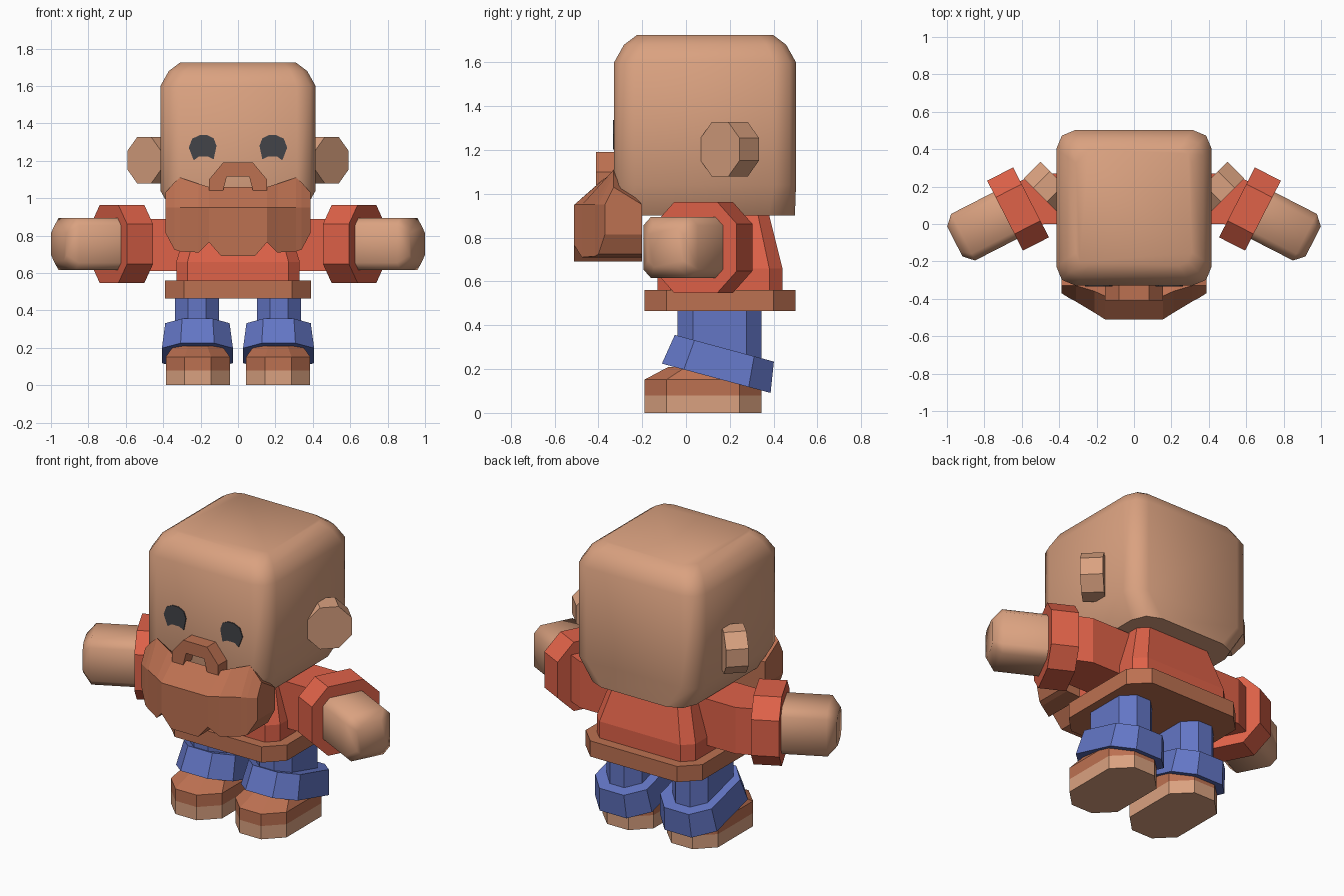
import bpy, bmesh
from math import sin, cos, pi, radians
from mathutils import Vector

cube = bpy.data.objects.get("Cube")
if cube:
    bpy.data.objects.remove(cube)


def material(name, r, g, b):
    col = [(v / 255) ** 2.2 for v in (r, g, b)] + [1.0]
    m = bpy.data.materials.new(name)
    m.use_nodes = True
    m.diffuse_color = col
    bsdf = next(n for n in m.node_tree.nodes if n.type == 'BSDF_PRINCIPLED')
    bsdf.inputs["Base Color"].default_value = col
    return m


SKIN = material("skin tan", 217, 160, 127)
RED = material("shirt red", 222, 98, 74)
BROWN = material("beard brown", 187, 112, 82)
BLUE = material("trouser blue", 99, 117, 196)
DARK = material("eye charcoal", 68, 69, 74)


def ring(hx, hy, c, seg=1):
    """Rectangle outline with cut corners."""
    pts = []
    for q, (sx, sy) in enumerate([(1, 1), (-1, 1), (-1, -1), (1, -1)]):
        for i in range(seg + 1):
            a = (q + i / seg) * pi / 2
            pts.append((sx * (hx - c) + c * cos(a), sy * (hy - c) + c * sin(a)))
    return pts


def loft(name, rings, mat, side=1, smooth=None):
    """Skin a list of closed outlines and cap both ends."""
    bm = bmesh.new()
    rows = [[bm.verts.new((p[0] * side, p[1], p[2])) for p in r] for r in rings]
    n = len(rows[0])
    for a, b in zip(rows, rows[1:]):
        for i in range(n):
            j = (i + 1) % n
            bm.faces.new((a[i], a[j], b[j], b[i]))
    bm.faces.new(rows[0])
    bm.faces.new(rows[-1])
    bmesh.ops.recalc_face_normals(bm, faces=bm.faces)
    me = bpy.data.meshes.new(name)
    bm.to_mesh(me)
    bm.free()
    me.materials.append(mat)
    ob = bpy.data.objects.new(name, me)
    bpy.context.collection.objects.link(ob)
    if smooth:
        bpy.ops.object.select_all(action='DESELECT')
        ob.select_set(True)
        bpy.context.view_layer.objects.active = ob
        bpy.ops.object.shade_smooth_by_angle(angle=radians(smooth))
    return ob


def level(z, hx, hy, c, cx=0, cy=0, slope=0, seg=1):
    """Horizontal outline, optionally tilted along y."""
    return [(cx + x, cy + y, z + slope * y) for x, y in ring(hx, hy, c, seg)]


def plate(name, outline, y0, y1, mat, side=1):
    """Front-facing outline extruded in depth."""
    return loft(name, [[(x, y, z) for x, z in outline] for y in (y0, y1)], mat, side)


# head
loft("head", [
    level(0.90, 0.335, 0.41, 0.12, cy=0.087, seg=2),
    level(1.04, 0.415, 0.415, 0.10, cy=0.087, seg=2),
    level(1.60, 0.415, 0.415, 0.10, cy=0.087, seg=2),
    level(1.68, 0.37, 0.37, 0.09, cy=0.087, seg=2),
    level(1.725, 0.31, 0.31, 0.07, cy=0.087, seg=2),
], SKIN, smooth=50)

# beard: one outline per column, (x, front y, bottom z, top z, top y)
half = [(0.09, -0.51, 0.69, 1.06, -0.385), (0.155, -0.51, 0.765, 1.06, -0.385),
        (0.21, -0.475, 0.71, 1.077, -0.36), (0.31, -0.415, 0.715, 1.11, -0.33),
        (0.34, -0.40, 0.725, 1.085, -0.33), (0.388, -0.37, 0.815, 1.03, -0.33)]
columns = [(-c[0],) + c[1:] for c in reversed(half)] + half
loft("beard", [[(x, -0.2, zb), (x, yf, zb), (x, yf, 0.95), (x, yt, zt),
                (x, -0.2, 0.95)] for x, yf, zb, zt, yt in columns], BROWN)

# moustache arch
arch = [(0.155, 1.04), (0.155, 1.10), (0.08, 1.19), (-0.08, 1.19), (-0.155, 1.10),
        (-0.155, 1.04), (-0.08, 1.04), (-0.06, 1.115), (0.06, 1.115), (0.08, 1.04)]
plate("moustache", arch, -0.41, -0.32, BROWN)

# shirt and belt
loft("torso", [
    level(0.55, 0.33, 0.285, 0.06, cy=0.155),
    level(0.66, 0.33, 0.285, 0.06, cy=0.155),
    level(0.92, 0.25, 0.22, 0.05, cy=0.155),
], RED)
loft("belt", [level(z, 0.39, 0.345, 0.10, cy=0.155) for z in (0.465, 0.56)], BROWN)

eye = [(0.115, 1.28), (0.13, 1.32), (0.165, 1.337), (0.205, 1.337), (0.245, 1.318),
       (0.263, 1.27), (0.237, 1.203), (0.21, 1.222), (0.16, 1.222), (0.13, 1.208)]

ARM = Vector((0.62, 0.08, 0.755))
OUT = Vector((0.89, -0.456, 0))
ACROSS = Vector((0.456, 0.89, 0))
UP = Vector((0, 0, 1))


def arm_ring(d, hw, hz, c, seg=1):
    """Outline across the arm at distance d along it."""
    return [ARM + OUT * d + ACROSS * a + UP * b for a, b in ring(hw, hz, c, seg)]


def ear_ring(d):
    """Octagon facing forward and outward."""
    n, t = Vector((1, -1, 0)).normalized(), Vector((1, 1, 0)).normalized()
    mid = Vector((0.457, 0.20, 1.203))
    return [mid + n * d + t * a + UP * b for a, b in ring(0.125, 0.125, 0.073)]


for side, tag in ((1, "left"), (-1, "right")):
    plate(tag + "_eye", eye, -0.334, -0.326, DARK, side)
    loft(tag + "_ear", [ear_ring(-0.063), ear_ring(0.063)], SKIN, side)

    # arm
    sleeve = [(0.2, 0), (0.48, 0), (0.56, -0.036), (0.68, 0.196), (0.52, 0.27), (0.2, 0.27)]
    loft(tag + "_sleeve", [[(x, y, z) for x, y in sleeve] for z in (0.61, 0.89)], RED, side)
    loft(tag + "_sleeve_cuff", [arm_ring(d, 0.21, 0.208, 0.10) for d in (-0.078, 0.078)],
         RED, side)
    loft(tag + "_hand", [arm_ring(0, 0.14, 0.14, 0.04), arm_ring(0.33, 0.14, 0.14, 0.04),
                         arm_ring(0.38, 0.09, 0.09, 0.03)], SKIN, side, smooth=50)

    # leg
    loft(tag + "_leg", [level(z, 0.118, 0.192, 0.07, cx=0.22, cy=0.153)
                        for z in (0.15, 0.47)], BLUE, side)
    loft(tag + "_trouser_cuff", [
        level(0.158, 0.19, 0.248, 0.10, cx=0.217, cy=0.138, slope=-0.27),
        level(0.295, 0.172, 0.226, 0.09, cx=0.217, cy=0.175, slope=-0.27),
    ], BLUE, side)

    # shoe
    loft(tag + "_sole", [level(z, 0.171, 0.267, 0.10, cx=0.215, cy=0.078)
                         for z in (0, 0.08)], SKIN, side)
    loft(tag + "_shoe", [
        level(0.08, 0.171, 0.267, 0.10, cx=0.215, cy=0.078),
        level(0.152, 0.171, 0.267, 0.10, cx=0.215, cy=0.078),
        level(0.21, 0.13, 0.20, 0.08, cx=0.215, cy=0.12),
    ], BROWN, side)
